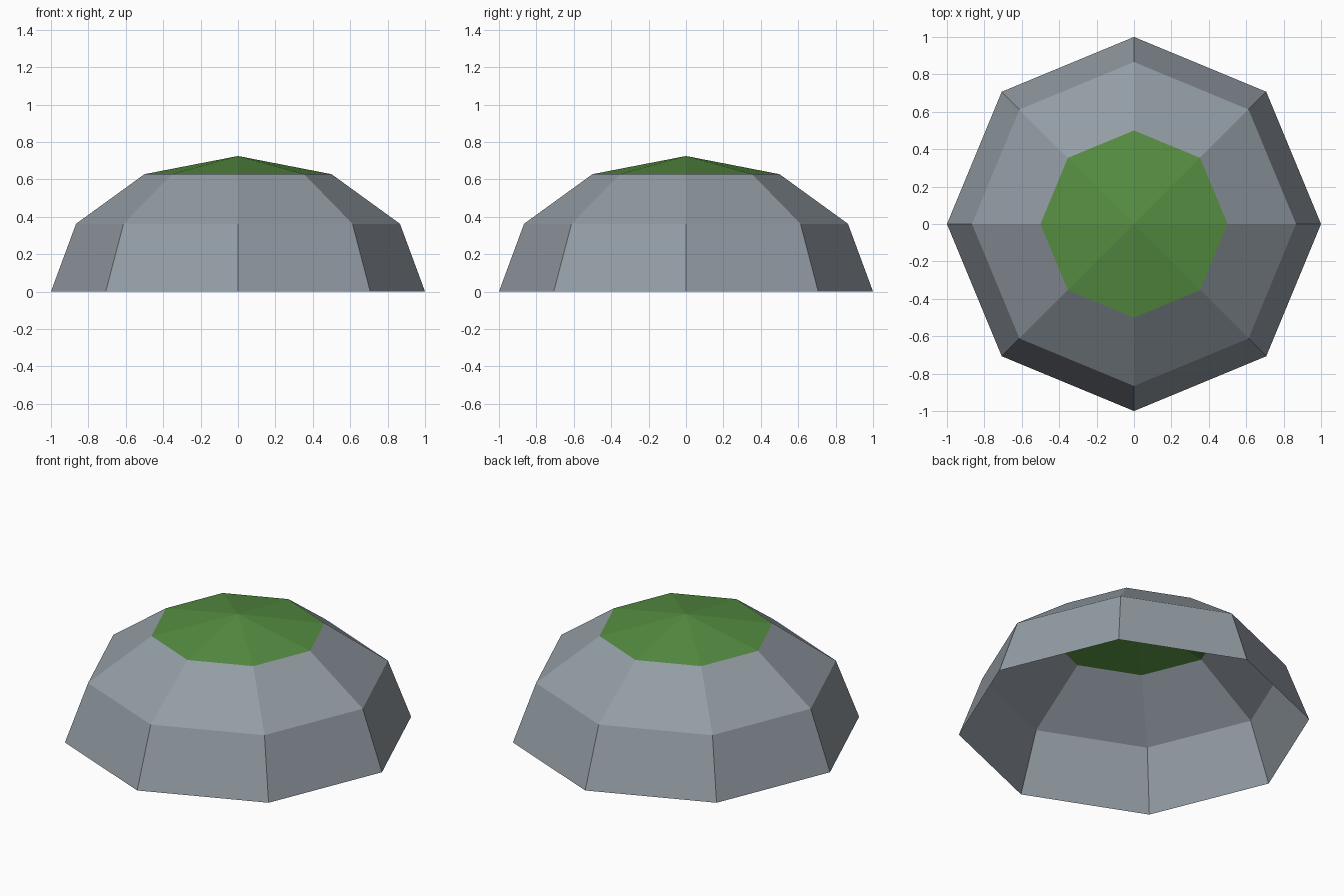
import bpy, bmesh, math

if "Cube" in bpy.data.objects:
    bpy.data.objects.remove(bpy.data.objects["Cube"])

SIDES, HEIGHT = 8, 0.725


def material(name, rgb):
    m = bpy.data.materials.new(name)
    m.diffuse_color = (*rgb, 1)
    m.use_nodes = True
    m.node_tree.nodes["Principled BSDF"].inputs["Base Color"].default_value = m.diffuse_color
    return m


def ring(bm, degrees):
    # Horizontal ring at a latitude of the flattened hemisphere
    lat = math.radians(degrees)
    r, z = math.cos(lat), HEIGHT * math.sin(lat)
    return [bm.verts.new((r * math.cos(i * math.tau / SIDES),
                          r * math.sin(i * math.tau / SIDES), z))
            for i in range(SIDES)]


def finish(bm, name, mat):
    mesh = bpy.data.meshes.new(name)
    bm.to_mesh(mesh)
    bm.free()
    mesh.materials.append(mat)
    obj = bpy.data.objects.new(name, mesh)
    bpy.context.collection.objects.link(obj)


# Grey walls: two sloping bands, open underneath
bm = bmesh.new()
rings = [ring(bm, a) for a in (0, 30, 60)]
for low, high in zip(rings, rings[1:]):
    for i in range(SIDES):
        j = (i + 1) % SIDES
        bm.faces.new((low[i], low[j], high[j], high[i]))
finish(bm, "dome_walls", material("slate grey", (0.296, 0.337, 0.376)))

# Green cap: shallow pyramid of triangles
bm = bmesh.new()
rim = ring(bm, 60)
apex = bm.verts.new((0, 0, HEIGHT))
for i in range(SIDES):
    bm.faces.new((rim[i], rim[(i + 1) % SIDES], apex))
finish(bm, "dome_cap", material("grass green", (0.093, 0.27, 0.054)))
